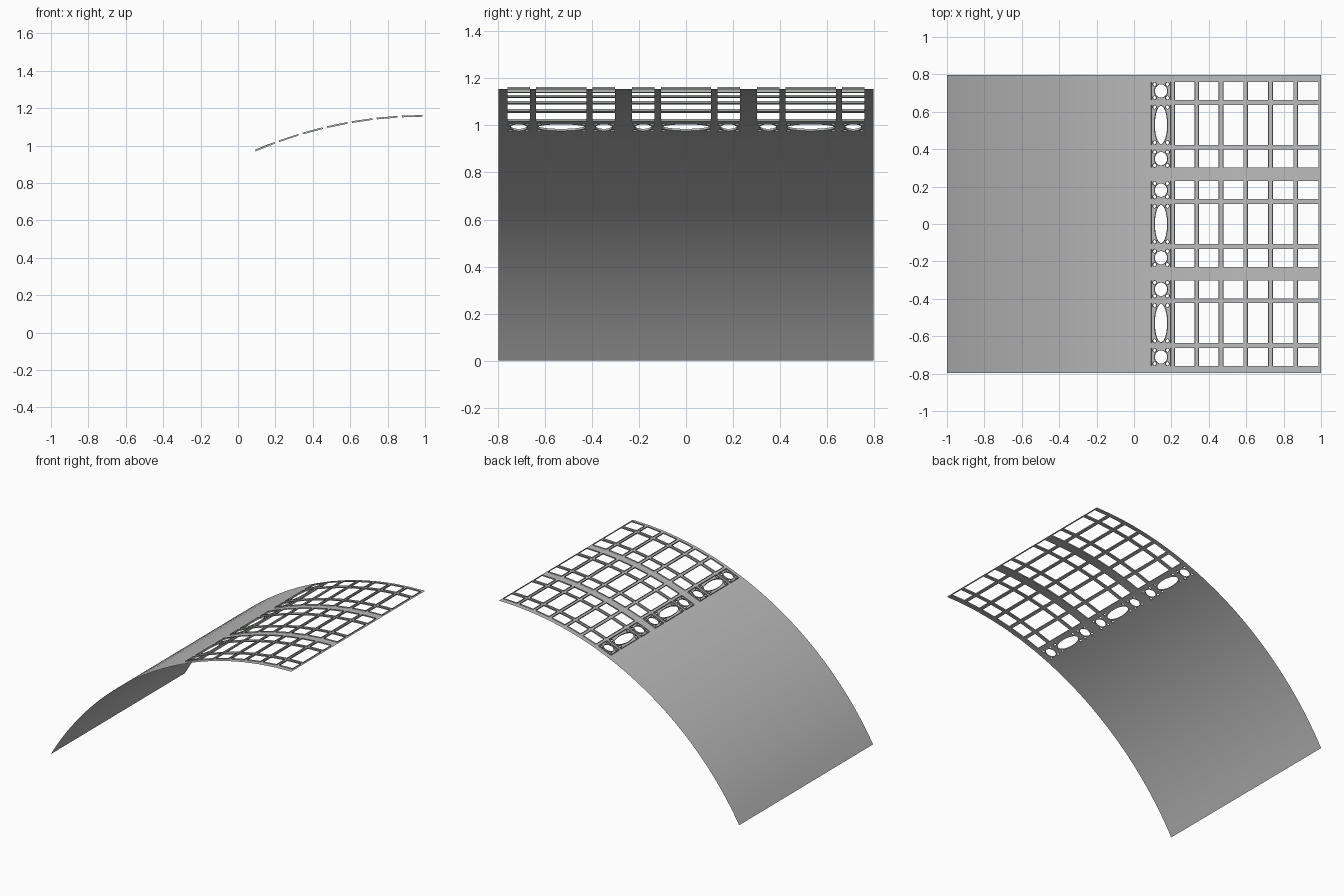
import bpy, bmesh
from math import sin, cos, pi, radians

if "Cube" in bpy.data.objects:
    bpy.data.objects.remove(bpy.data.objects["Cube"])

ARC = radians(60)
R = 2 / sin(ARC)            # vault radius: the arc spans 2 units
HALF_Y = 0.796
RIM = 0.009                 # height of the raised rims
ROWS = 7
PITCH, OPEN, START = [radians(a) * R for a in (3.333, 2.75, 0.33)]


def material(name, rgb):
    m = bpy.data.materials.new(name)
    m.use_nodes = True
    m.diffuse_color = (*rgb, 1)
    m.node_tree.nodes["Principled BSDF"].inputs["Base Color"].default_value = (*rgb, 1)
    return m


def bend(bm):
    """Wrap the flat layout (-arc length, y, offset) around the vault."""
    for v in bm.verts:
        s, y, off = -v.co.x, v.co.y, v.co.z
        v.co = (1 - (R + off) * sin(s / R), y, (R + off) * cos(s / R) - R * cos(ARC))


def finish(bm, name, mat):
    bmesh.ops.remove_doubles(bm, verts=bm.verts, dist=0.0002)
    bend(bm)
    me = bpy.data.meshes.new(name)
    bm.to_mesh(me)
    bm.free()
    me.materials.append(mat)
    ob = bpy.data.objects.new(name, me)
    bpy.context.collection.objects.link(ob)
    bpy.ops.object.select_all(action='DESELECT')
    ob.select_set(True)
    bpy.context.view_layer.objects.active = ob
    bpy.ops.object.shade_smooth_by_angle(angle=radians(30))


def rect(s0, s1, y0, y1):
    return [(-s0, y0), (-s0, y1), (-s1, y1), (-s1, y0)]


def ellipse(cx, cy, rx, ry, n):
    return [(cx + rx * cos(2 * pi * i / n), cy + ry * sin(2 * pi * i / n)) for i in range(n)]


def loop_edges(bm, pts):
    vs = [bm.verts.new((x, y, 0)) for x, y in pts]
    return [bm.edges.new((vs[i - 1], vs[i])) for i in range(len(vs))]


def rim(bm, pts):
    """Thin upright wall around an opening."""
    low = [bm.verts.new((x, y, 0)) for x, y in pts]
    top = [bm.verts.new((x, y, RIM)) for x, y in pts]
    for i in range(len(pts)):
        bm.faces.new((low[i - 1], low[i], top[i], top[i - 1]))


# Layout: three bays, each with a wide light between two narrow ones
lights = []
for bay in (-0.53, 0, 0.53):
    for a, b in ((-0.229, -0.133), (-0.107, 0.107), (0.133, 0.229)):
        lights.append((bay + a, bay + b))
rows = [(START + k * PITCH, START + k * PITCH + OPEN) for k in range(ROWS)]

end = rows[-1][1]
plain = 16
s_cuts = [0] + [s for r in rows for s in r]
s_cuts += [end + (ARC * R - end) * (i + 1) / plain for i in range(plain)]
y_cuts = [-HALF_Y] + [y for c in lights for y in c] + [HALF_Y]

shell, rims = bmesh.new(), bmesh.new()

# Vault sheet, pierced by the openings
for s0, s1 in zip(s_cuts, s_cuts[1:]):
    row = next((k for k, r in enumerate(rows) if r[0] == s0), None)
    for y0, y1 in zip(y_cuts, y_cuts[1:]):
        outline = rect(s0, s1, y0, y1)
        if row is None or (y0, y1) not in lights:
            f = shell.faces.new([shell.verts.new((x, y, 0)) for x, y in outline])
            f.normal_update()
            if f.normal.z < 0:
                f.normal_flip()
            continue
        rim(rims, outline)
        if row < ROWS - 1:
            continue
        # Ornamental panel: one large oval and four small corner holes
        cx, cy = -(s0 + s1) / 2, (y0 + y1) / 2
        half = (y1 - y0) / 2
        wide = half > 0.06
        holes = [ellipse(cx, cy, 0.037, half - 0.004 if wide else 0.036, 32)]
        for i in (-1, 1):
            for j in (-1, 1):
                holes.append(ellipse(cx + i * 0.037, cy + j * (half - 0.012), 0.01, 0.01, 12))
        edges = loop_edges(shell, outline)
        for h in holes:
            edges += loop_edges(shell, h)
            rim(rims, h)
        out = bmesh.ops.triangle_fill(shell, edges=edges, use_beauty=True, normal=(0, 0, 1))
        for f in out["geom"]:
            if isinstance(f, bmesh.types.BMFace):
                f.normal_update()
                if f.normal.z < 0:
                    f.normal_flip()

finish(shell, "vault_sheet", material("light grey", (0.5, 0.5, 0.5)))
finish(rims, "opening_rims", material("rim grey", (0.46, 0.5, 0.46)))
